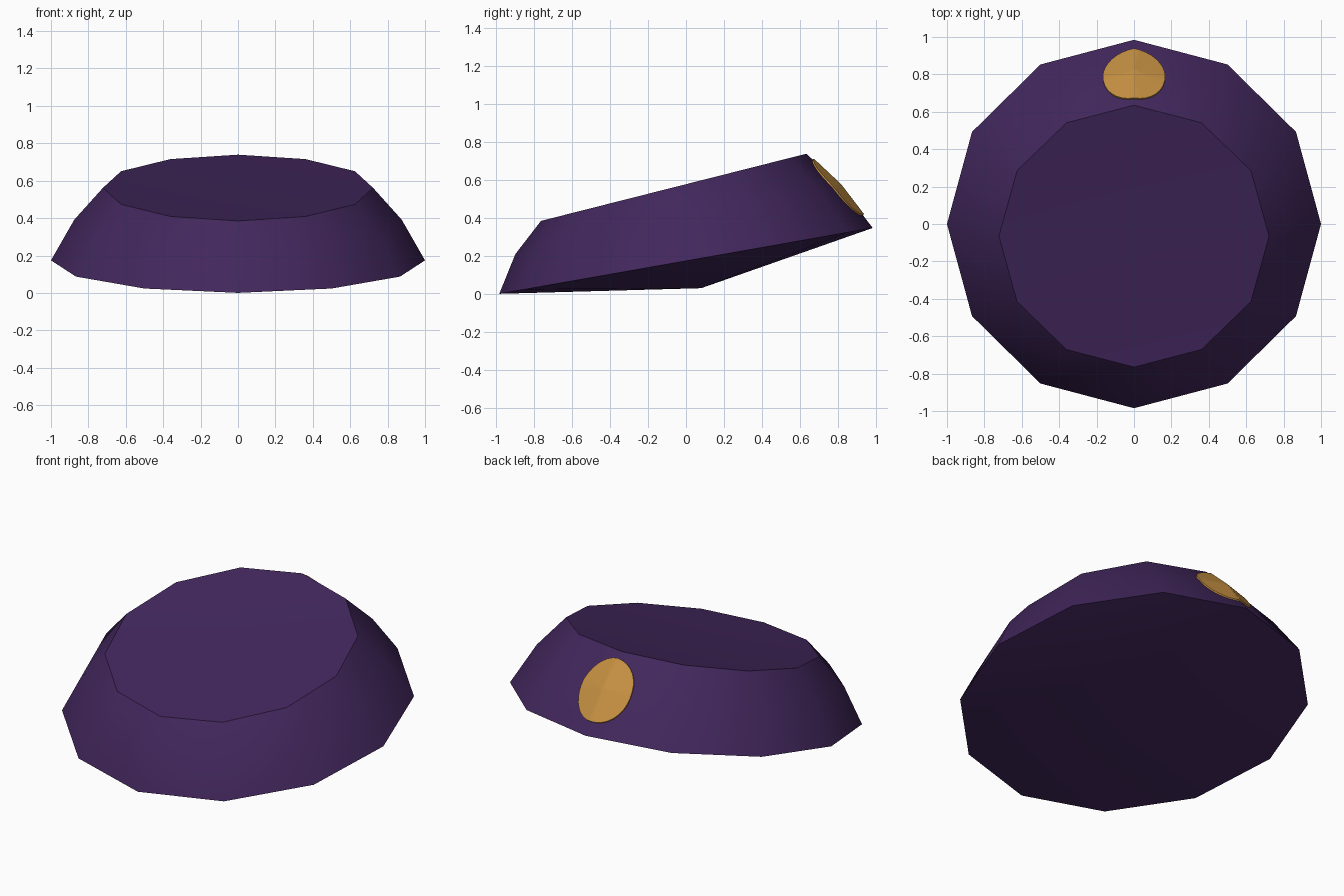
import bpy, bmesh
from math import sin, cos, radians, tau
from mathutils import Vector
from mathutils.bvhtree import BVHTree

cube = bpy.data.objects.get("Cube")
if cube:
    bpy.data.objects.remove(cube)


def material(name, color):
    m = bpy.data.materials.new(name)
    m.use_nodes = True
    m.diffuse_color = color
    m.node_tree.nodes["Principled BSDF"].inputs["Base Color"].default_value = color
    return m


def add_object(name, bm, mat):
    mesh = bpy.data.meshes.new(name)
    bm.to_mesh(mesh)
    mesh.materials.append(mat)
    ob = bpy.data.objects.new(name, mesh)
    bpy.context.collection.objects.link(ob)
    return ob


def bridge(bm, lower, upper):
    n = len(lower)
    return [bm.faces.new((lower[i], lower[(i + 1) % n], upper[(i + 1) % n], upper[i]))
            for i in range(n)]


def fan(bm, loop, centre):
    v = bm.verts.new(centre)
    n = len(loop)
    return [bm.faces.new((loop[i], loop[(i + 1) % n], v)) for i in range(n)]


purple = material("dark purple", (0.054, 0.020, 0.107, 1))
gold = material("gold", (0.55, 0.275, 0.053, 1))

# Cap body: twelve-sided rings, each tilted a little more than the one below
SIDES = 12
RINGS = [(1.0, 0.0, 0.174, 10), (0.875, -0.044, 0.392, 12), (0.722, -0.065, 0.562, 14.2)]
bm = bmesh.new()
loops = []
for r, cy, cz, tilt in RINGS:
    t = radians(tilt)
    angles = [i * tau / SIDES for i in range(SIDES)]
    loops.append([bm.verts.new((r * cos(a), cy + r * sin(a) * cos(t), cz + r * sin(a) * sin(t)))
                  for a in angles])
for lower, upper in zip(loops, loops[1:]):
    bridge(bm, lower, upper)
fan(bm, loops[-1], (0, -0.06, 0.54))    # slightly dished top
fan(bm, loops[0], (0, 0.08, 0.03))      # shallow pointed underside
bmesh.ops.recalc_face_normals(bm, faces=bm.faces)
for f in bm.faces:
    f.smooth = True
rims = [set(loops[0]), set(loops[-1])]
for e in bm.edges:
    e.smooth = not any(set(e.verts) <= rim for rim in rims)
surface = BVHTree.FromBMesh(bm)
add_object("body", bm, purple)
bm.free()

# Round spot: thin plate draped over the back wall
centre = Vector((0, 0.81, 0.57))
up = Vector((0, -0.26, 0.295)).normalized()
out = Vector((0, up.z, -up.y))
SEG, STEPS = 32, 6


def drape(x, s):
    start = centre + Vector((x, 0, 0)) + up * s + out
    hit = surface.ray_cast(start, -out)[0]
    return hit + out * 0.008


bm = bmesh.new()
loops = []
for k in range(STEPS, 0, -1):
    f = k / STEPS
    loops.append([bm.verts.new(drape(-0.167 * f * cos(a), 0.197 * f * sin(a)))
                  for a in (i * tau / SEG for i in range(SEG))])
# rim tucked against the wall
skirt = [bm.verts.new(v.co - out * 0.009) for v in loops[0]]
for lower, upper in zip([skirt] + loops, loops):
    bridge(bm, lower, upper)
fan(bm, loops[-1], drape(0, 0))
bm.normal_update()
if sum(f.normal.dot(out) for f in bm.faces) < 0:
    bmesh.ops.reverse_faces(bm, faces=bm.faces)
for f in bm.faces:
    f.smooth = True
for e in bm.edges:
    e.smooth = not set(e.verts) <= set(loops[0])
add_object("back_spot", bm, gold)
bm.free()
